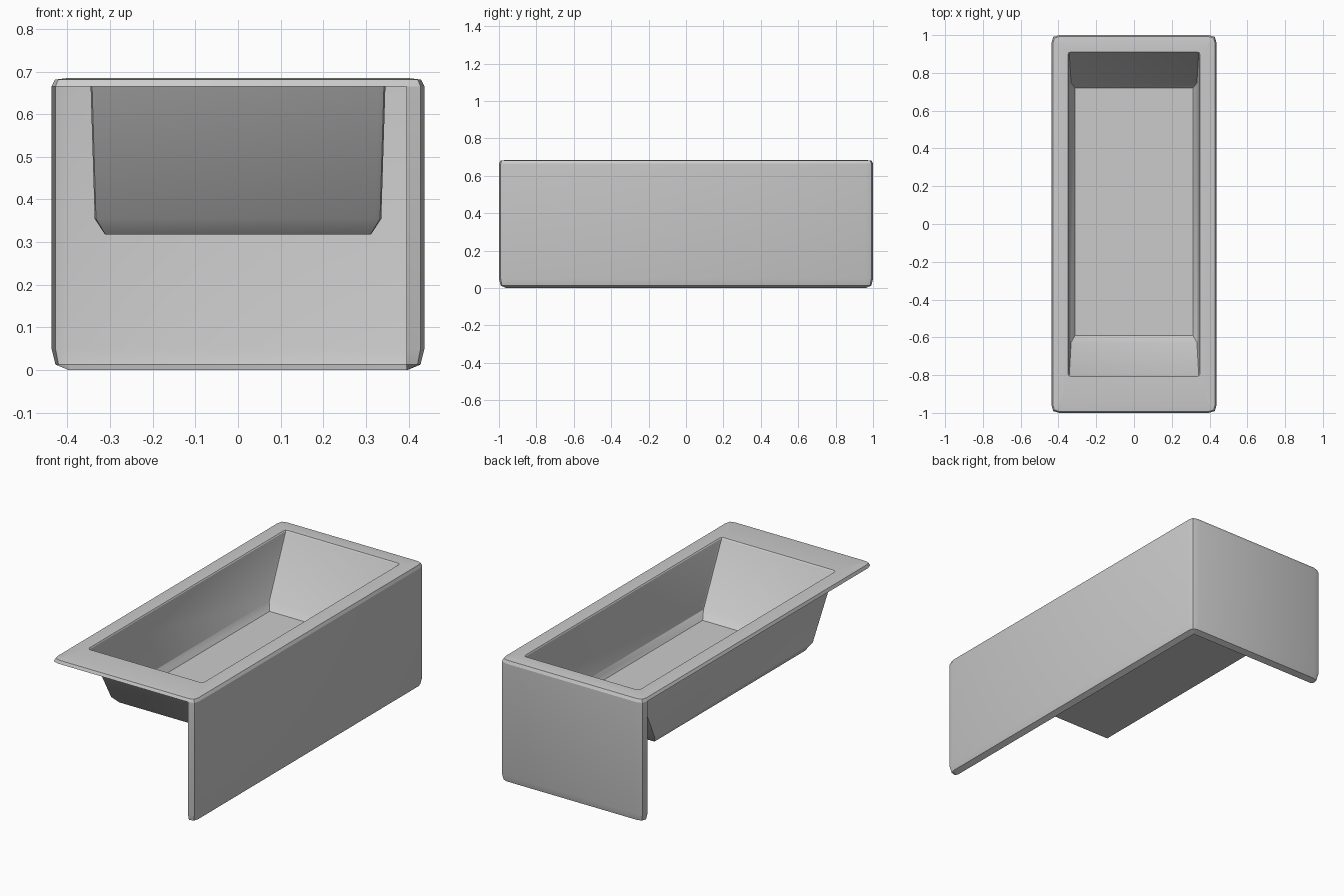
import bpy, bmesh, math

if "Cube" in bpy.data.objects:
    bpy.data.objects.remove(bpy.data.objects["Cube"])


def ring(w, y0, y1, c, z):
    """Rectangle with two-segment corners, 12 points, counter-clockwise from front left."""
    k = 0.22 * c
    return [(-w, y0 + c, z), (-w + k, y0 + k, z), (-w + c, y0, z),
            (w - c, y0, z), (w - k, y0 + k, z), (w, y0 + c, z),
            (w, y1 - c, z), (w - k, y1 - k, z), (w - c, y1, z),
            (-w + c, y1, z), (-w + k, y1 - k, z), (-w, y1 - c, z)]


def outer(inset, z):
    """Outer outline of the tub surround, pulled in by an inset."""
    return ring(0.437 - inset, -1 + inset, 1 - inset, 0.042 - inset, z)


def loft(name, rings, segments=range(12), floor=False):
    """Skin neighbouring rings on the chosen segments."""
    bm = bmesh.new()
    vs = [[bm.verts.new(p) for p in r] for r in rings]
    for a, b in zip(vs, vs[1:]):
        for i in segments:
            j = (i + 1) % 12
            bm.faces.new((a[i], b[i], b[j], a[j]))
    if floor:
        bm.faces.new(vs[0])
    bmesh.ops.delete(bm, geom=[v for v in bm.verts if not v.link_faces], context='VERTS')
    me = bpy.data.meshes.new(name)
    bm.to_mesh(me)
    bm.free()
    ob = bpy.data.objects.new(name, me)
    bpy.context.collection.objects.link(ob)
    bpy.ops.object.select_all(action='DESELECT')
    ob.select_set(True)
    bpy.context.view_layer.objects.active = ob
    bpy.ops.object.shade_smooth_by_angle(angle=math.radians(30))
    return ob


# Basin: flat floor, chamfered foot, sloping end walls
lip = ring(0.346, -0.802, 0.907, 0.016, 0.678)
loft("basin", [ring(0.312, -0.59, 0.72, 0.004, 0.318),
               ring(0.336, -0.63, 0.75, 0.014, 0.355),
               lip], floor=True)

# Rim: flat top around the opening with a softly turned-down edge
rim_edge = outer(0, 0.665)
loft("rim", [lip, ring(0.35, -0.807, 0.911, 0.018, 0.684),
             outer(0.04, 0.685), outer(0.008, 0.681), rim_edge])

# Apron: right and back panels only, with rounded ends and bottom edge
loft("apron_panels", [rim_edge, outer(0, 0.05), outer(0.009, 0.013), outer(0.04, 0.0)],
     segments=range(3, 11))
